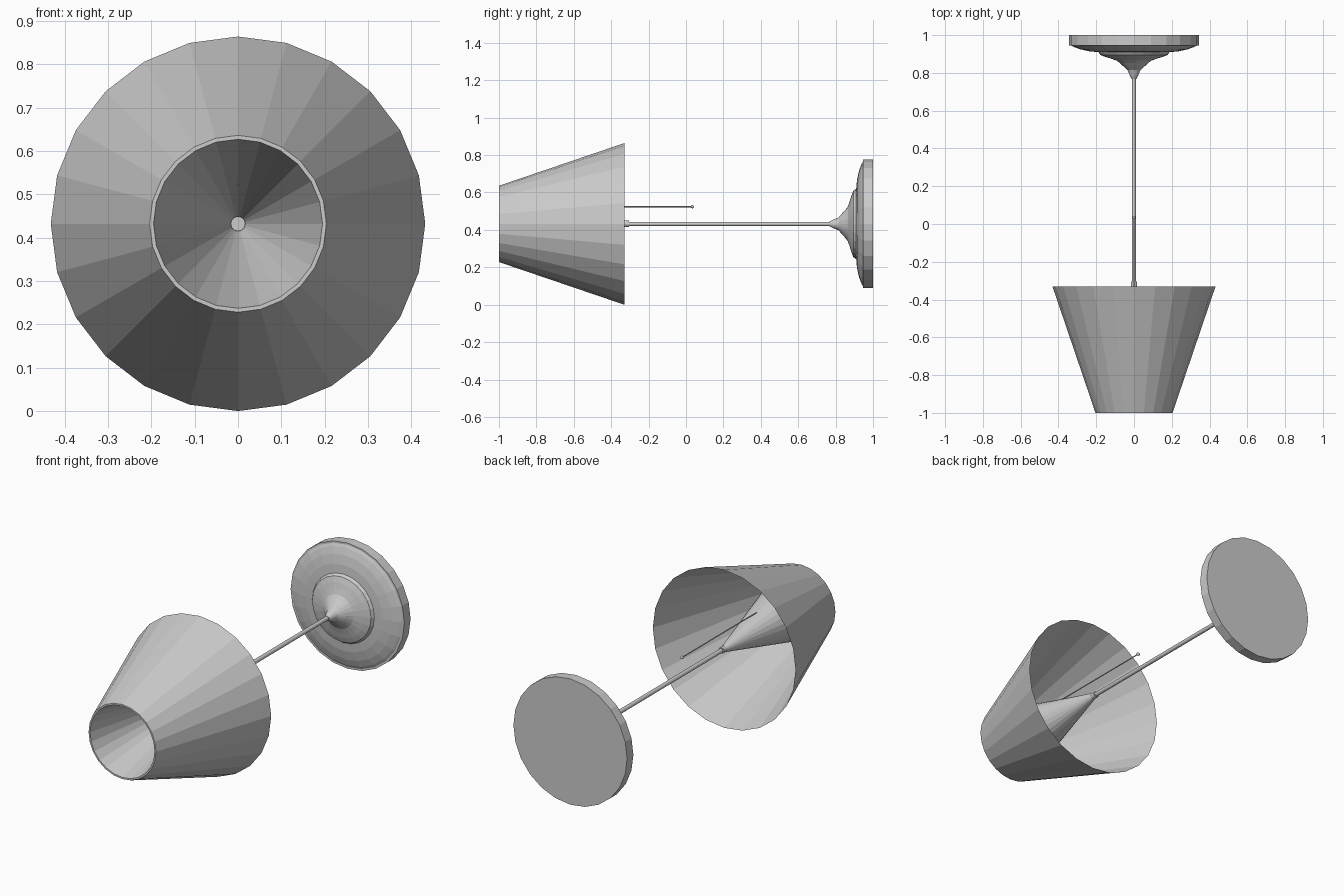
import bpy, bmesh, math

if "Cube" in bpy.data.objects:
    bpy.data.objects.remove(bpy.data.objects["Cube"])

AXIS_Z = 0.432  # height of the lamp's horizontal centre line


def lathe(name, profile, sides=24, z=AXIS_Z, smooth=False):
    """Revolve (radius, y) points about a line parallel to y; radius 0 makes a pole."""
    bm = bmesh.new()
    rings = []
    for r, y in profile:
        if r == 0:
            rings.append([bm.verts.new((0, y, z))] * sides)
        else:
            rings.append([bm.verts.new((r * math.sin(2 * math.pi * i / sides), y,
                                        z + r * math.cos(2 * math.pi * i / sides)))
                          for i in range(sides)])
    for a, b in zip(rings, rings[1:]):
        for i in range(sides):
            j = (i + 1) % sides
            corners = list(dict.fromkeys((a[i], a[j], b[j], b[i])))
            bm.faces.new(corners)
    bmesh.ops.recalc_face_normals(bm, faces=bm.faces)
    mesh = bpy.data.meshes.new(name)
    bm.to_mesh(mesh)
    bm.free()
    obj = bpy.data.objects.new(name, mesh)
    bpy.context.collection.objects.link(obj)
    if smooth:
        mesh.shade_smooth()
    return obj


# Shade: open at the wide end, rim folded into an inner cone that meets the stem
lathe("shade", [(0.432, -0.33), (0.204, -1.0), (0.195, -1.0),
                (0.017, -0.33), (0.0, -0.33)])

# Collar where the cone meets the stem
lathe("collar", [(0, -0.34), (0.017, -0.34), (0.017, -0.305), (0, -0.305)], 12)

# Stem
lathe("stem", [(0, -0.32), (0.0115, -0.32), (0.0115, 0.79), (0, 0.79)], 12)

# Stepped, flared base
lathe("base", [(0, 0.765), (0.013, 0.768), (0.022, 0.785), (0.031, 0.808),
               (0.034, 0.815), (0.045, 0.825), (0.060, 0.838), (0.075, 0.852),
               (0.092, 0.865), (0.120, 0.875), (0.150, 0.884), (0.178, 0.895),
               (0.188, 0.910), (0.235, 0.914), (0.285, 0.925), (0.320, 0.938),
               (0.334, 0.946), (0.344, 0.946), (0.344, 1.0), (0, 1.0)])

# Pull cord with a small bead, running out of the inner cone
CORD_Z = AXIS_Z + 0.092
lathe("pull_cord", [(0, -0.61), (0.003, -0.61), (0.003, 0.03), (0, 0.03)], 8, CORD_Z)
bead = [(0.009 * math.sin(math.pi * k / 6) if 0 < k < 6 else 0,
         0.034 - 0.009 * math.cos(math.pi * k / 6)) for k in range(7)]
lathe("pull_bead", bead, 12, CORD_Z, smooth=True)
